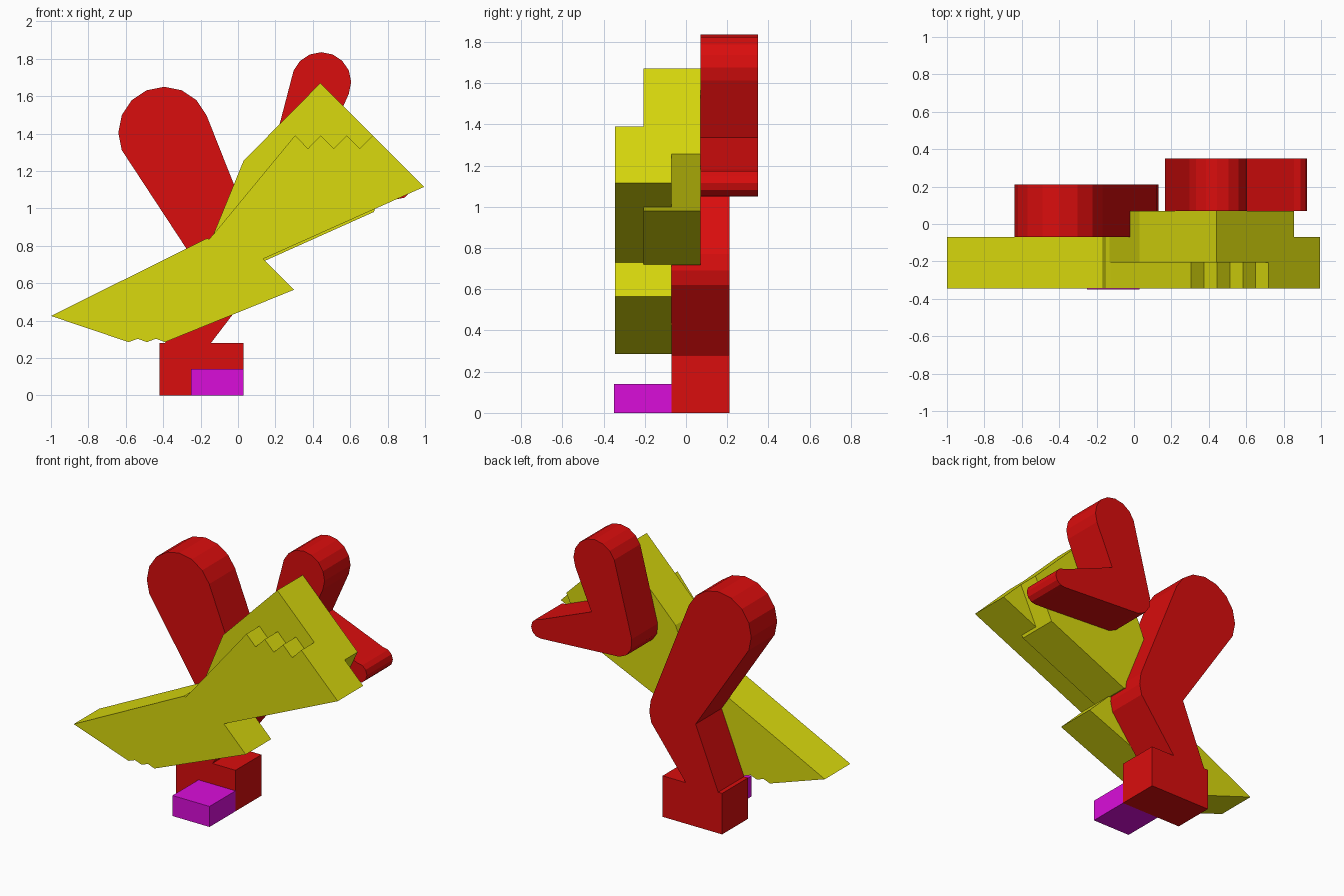
import bpy, bmesh, math

if "Cube" in bpy.data.objects:
    bpy.data.objects.remove(bpy.data.objects["Cube"])


def material(name, rgb):
    m = bpy.data.materials.new(name)
    m.diffuse_color = (*rgb, 1)
    m.use_nodes = True
    m.node_tree.nodes["Principled BSDF"].inputs["Base Color"].default_value = m.diffuse_color
    return m


RED = material("red", (0.70, 0.004, 0.004))
YELLOW = material("yellow", (0.70, 0.70, 0.004))
MAGENTA = material("magenta", (0.70, 0.004, 0.70))


def prism(name, outline, y0, y1, mat):
    """Extrude an x-z outline from y0 to y1."""
    bm = bmesh.new()
    face = bm.faces.new([bm.verts.new((x, y0, z)) for x, z in outline])
    new = bmesh.ops.extrude_face_region(bm, geom=[face], use_keep_orig=True)["geom"]
    bmesh.ops.translate(bm, vec=(0, y1 - y0, 0),
                        verts=[v for v in new if isinstance(v, bmesh.types.BMVert)])
    bmesh.ops.recalc_face_normals(bm, faces=bm.faces)
    me = bpy.data.meshes.new(name)
    bm.to_mesh(me)
    bm.free()
    me.materials.append(mat)
    ob = bpy.data.objects.new(name, me)
    bpy.context.collection.objects.link(ob)
    return ob


def arc(cx, cz, r, a0, a1, n):
    angles = [math.radians(a0 + (a1 - a0) * i / n) for i in range(n + 1)]
    return [(cx + r * math.cos(a), cz + r * math.sin(a)) for a in angles]


def zigzag(x0, z0, x1, z1, teeth):
    """Points from x0 to x1 alternating between heights z0 and z1."""
    n = teeth * 2
    return [(x0 + (x1 - x0) * i / n, z1 if i % 2 else z0) for i in range(n + 1)]


# Bent leg with round hip, knee and square foot
leg = arc(-0.395, 1.405, 0.245, 22.5, 202.5, 8)
leg += [(-0.22, 0.70), (-0.39, 0.28), (-0.42, 0.28), (-0.42, 0), (0.03, 0),
        (0.03, 0.28), (-0.145, 0.28), (0.115, 0.62), (0.13, 0.69), (0.12, 0.77)]
prism("leg", leg, -0.07, 0.21, RED)

# Toe block
prism("toe", [(-0.25, 0), (0.03, 0), (0.03, 0.14), (-0.25, 0.14)], -0.35, -0.07, MAGENTA)

# Bent arm with round shoulder, elbow and hand
arm = arc(0.445, 1.675, 0.16, -22.5, 157.5, 8)
arm += [(0.165, 1.23), (0.17, 1.16), (0.205, 1.11), (0.26, 1.085)]
arm += arc(0.86, 1.115, 0.065, -95, 95, 6)
arm += [(0.47, 1.335)]
prism("arm", arm, 0.07, 0.35, RED)

# Front body slab with toothed top and tail edges
front = [(-1, 0.425), (-0.165, 0.84), (-0.155, 0.835), (-0.12, 0.875)]
front += zigzag(0.305, 1.39, 0.72, 1.32, 3)
front += [(0.995, 1.115), (0.135, 0.73), (0.30, 0.565)]
front += zigzag(-0.39, 0.285, -0.585, 0.303, 2)
prism("front_body", front, -0.345, -0.07, YELLOW)

# Rear body slab
rear = [(0.44, 1.67), (0.855, 1.255), (0.725, 0.98), (0.14, 0.718),
        (-0.14, 0.84), (0.03, 1.255)]
prism("rear_body", rear, -0.205, 0.07, YELLOW)
